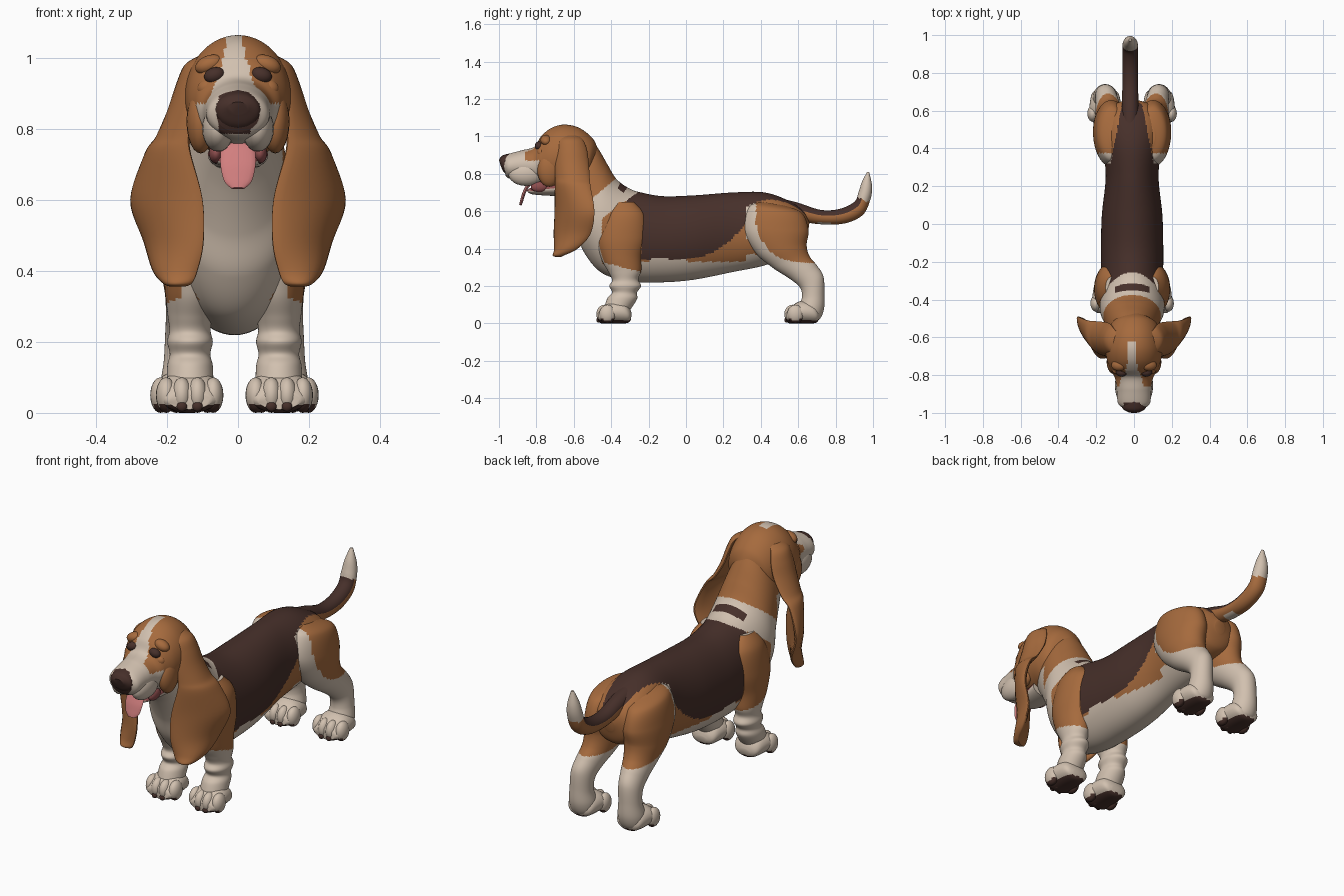
import bpy, bmesh, math
from mathutils import Vector, Matrix

cube = bpy.data.objects.get("Cube")
if cube:
    bpy.data.objects.remove(cube, do_unlink=True)

# Palette
TAN, CREAM, BROWN, PINK, MOUTH = range(5)
PALETTE = [("tan_fur", (.38, .145, .047)), ("cream_fur", (.64, .53, .43)),
           ("dark_brown", (.062, .029, .023)), ("tongue_pink", (.64, .21, .21)),
           ("mouth_red", (.27, .075, .075))]
MATS = []
for label, rgb in PALETTE:
    m = bpy.data.materials.new(label)
    m.use_nodes = True
    m.diffuse_color = (*rgb, 1)
    bsdf = next(n for n in m.node_tree.nodes if n.type == 'BSDF_PRINCIPLED')
    bsdf.inputs["Base Color"].default_value = (*rgb, 1)
    bsdf.inputs["Roughness"].default_value = .8
    MATS.append(m)

SHIFT = -.01  # the torso and legs sit slightly off centre


def finish(name, bm, rule):
    """Colour faces by rule(centre, normal), then make a smooth object."""
    bmesh.ops.recalc_face_normals(bm, faces=bm.faces)
    for f in bm.faces:
        f.material_index = rule(f.calc_center_median(), f.normal) if callable(rule) else rule
    mesh = bpy.data.meshes.new(name)
    bm.to_mesh(mesh)
    bm.free()
    for m in MATS:
        mesh.materials.append(m)
    ob = bpy.data.objects.new(name, mesh)
    bpy.context.collection.objects.link(ob)
    bpy.ops.object.select_all(action='DESELECT')
    ob.select_set(True)
    bpy.context.view_layer.objects.active = ob
    bpy.ops.object.shade_smooth_by_angle(angle=math.radians(40))
    return ob


def spline(a, b, c, d, t):
    return b + (c - a) * (t / 2) + (a * 2 - b * 5 + c * 4 - d) * (t * t / 2) \
        + (b * 3 - a - c * 3 + d) * (t ** 3 / 2)


def loft(name, rings, rule, sides=32, steps=6, bulge=0):
    """Skin oval rings, each given as edge point, opposite edge point, half width."""
    last = len(rings) - 1
    smooth = []
    for i in range(last):
        four = [rings[max(0, min(last, i + k))] for k in (-1, 0, 1, 2)]
        for s in range(steps):
            smooth.append([spline(*p, s / steps) for p in zip(*four)])
    smooth.append(rings[last])
    bm = bmesh.new()
    loops = []
    for a, b, w in smooth:
        loop = []
        for k in range(sides):
            t = math.tau * k / sides
            out = w * (math.sin(t) + bulge * math.sin(t) ** 2)
            loop.append(bm.verts.new((a + b) / 2 + (a - b) / 2 * math.cos(t) + out))
        loops.append(loop)
    for p, q in zip(loops, loops[1:]):
        for k in range(sides):
            j = (k + 1) % sides
            bm.faces.new((p[k], p[j], q[j], q[k]))
    bm.faces.new(loops[0])
    bm.faces.new(loops[-1])
    return finish(name, bm, rule)


def upright(rows, side=1, shift=0):
    """Rows of y, z, opposite y, z, half width and optional x."""
    out = []
    for y, z, v, u, w, *x in rows:
        cx = (x[0] if x else 0) * side + shift
        out.append((Vector((cx, y, z)), Vector((cx, v, u)), Vector((w, 0, 0))))
    return out


def ball(name, loc, size, rule, tilt=0):
    bm = bmesh.new()
    mat = Matrix.Translation(loc) @ Matrix.Rotation(tilt, 4, 'Y') @ Matrix.Diagonal((*size, 1))
    bmesh.ops.create_uvsphere(bm, u_segments=20, v_segments=12, radius=1, matrix=mat)
    return finish(name, bm, rule)


# Torso and neck
def saddle(c):
    return c.z > .58 and abs(c.x - SHIFT) < .115 - .2 * (c.y - .32)


def coat(c, n):
    x, y, z = abs(c.x - SHIFT), c.y, c.z
    if y > .32:
        if saddle(c):
            return BROWN
        if y < .38 and z > .45:
            return CREAM
        return TAN if z > .37 else CREAM
    if y > -.24:
        if z > .345 + 1.8 * max(0, y) ** 2:
            return BROWN
        return TAN if z > .33 and (y > 0 or y < -.2) else CREAM
    if z > .78 + .85 * (y + .37):
        return TAN if y > -.55 or z > .76 else CREAM
    if z > .685 + .75 * (y + .28):
        bend = y + 2 * x * x
        bar = -.35 < bend < -.315 and x < .09 and n.z > .3
        return BROWN if bar else CREAM
    if y > -.32 and z > .6:
        return BROWN
    return TAN if y > -.45 and z > .32 else CREAM


loft("torso_and_neck", upright([
    (.66, .54, .65, .47, .03), (.63, .60, .62, .40, .11), (.55, .655, .53, .36, .16),
    (.42, .70, .42, .31, .155), (.25, .70, .25, .275, .14), (.05, .685, .05, .235, .16),
    (-.12, .68, -.12, .22, .165), (-.24, .70, -.30, .225, .165), (-.30, .72, -.45, .27, .17),
    (-.37, .77, -.545, .38, .17), (-.42, .85, -.59, .50, .15), (-.46, .92, -.65, .62, .13),
    (-.50, .98, -.71, .71, .105)], shift=SHIFT), coat, sides=112, steps=18)


# Head with muzzle
def face_paint(c, n):
    x, y, z = abs(c.x + .01), c.y, c.z
    if y < -.945 and x < .045 and z > .785:
        return BROWN
    if z > .87 and y > -.86 and x > .045 + .4 * max(0, .95 - z):
        return TAN
    if y < -.785 + .25 * (.9 - z) * (z < .9):
        return CREAM
    blaze = y < -.62 and z > .9 and x < .02 + .2 * (1.06 - z)
    return CREAM if blaze else TAN


loft("head", upright([
    (-.47, .93, -.50, .80, .05), (-.50, .99, -.54, .72, .115), (-.57, 1.045, -.60, .70, .142),
    (-.65, 1.063, -.67, .71, .15), (-.72, 1.045, -.73, .72, .142), (-.775, 1.0, -.78, .74, .12),
    (-.81, .945, -.83, .755, .10), (-.88, .925, -.88, .765, .092), (-.95, .905, -.945, .775, .085),
    (-.98, .885, -.965, .79, .06)]), face_paint, sides=80, steps=14)

# Nose, jaw and tongue
loft("nose", upright([
    (-.92, .912, -.935, .84, .045), (-.96, .905, -.955, .80, .064),
    (-.985, .895, -.975, .81, .058), (-1.0, .875, -.99, .84, .03)]), BROWN, sides=16)
loft("lower_jaw", upright([
    (-.68, .77, -.68, .68, .085), (-.78, .745, -.77, .685, .068),
    (-.83, .725, -.82, .69, .05), (-.85, .712, -.845, .70, .025)]),
    lambda c, n: MOUTH if n.z > .1 else CREAM, sides=24)
loft("tongue", upright([
    (-.76, .775, -.76, .745, .042), (-.835, .765, -.825, .74, .046),
    (-.87, .71, -.855, .70, .05), (-.886, .66, -.872, .65, .04),
    (-.892, .634, -.88, .63, .02)]), PINK, sides=16)


# Ears, hanging and cupped
def ear_rings(side):
    rows = [(1.005, .085, -.66, .085, -.58, .012), (.98, .115, -.68, .11, -.55, .018),
            (.93, .13, -.69, .125, -.53, .022), (.86, .135, -.70, .15, -.52, .026),
            (.78, .14, -.70, .20, -.515, .028), (.73, .135, -.70, .25, -.51, .028),
            (.6, .10, -.70, .30, -.49, .028), (.48, .098, -.705, .26, -.51, .028),
            (.40, .115, -.70, .235, -.58, .025), (.365, .13, -.70, .21, -.65, .018),
            (.355, .15, -.69, .19, -.67, .008)]
    for z, fx, fy, bx, by, w in rows:
        a, b = Vector((fx * side, fy, z)), Vector((bx * side, by, z))
        out = Vector((by - fy, (fx - bx), 0)).normalized() * w
        out.x *= side
        yield a, b, out


# Paws, planted with four toes each
def paw(name, x, dy):
    sole = lambda c, n: BROWN if n.z < -.45 and c.z < .02 else CREAM
    loft(name, upright([
        (-.29, .05, -.295, .02, .03), (-.3, .08, -.305, .006, .06),
        (-.33, .115, -.33, 0, .076), (-.39, .12, -.40, 0, .085),
        (-.445, .09, -.45, 0, .083), (-.47, .06, -.47, .01, .06)],
        1, x), sole, sides=24, steps=4).location.y = dy
    for k in range(4):
        off = (k - 1.5) * .044
        reach = -.443 + .35 * abs(off)
        toe = (x + off, reach + dy, .05)
        ball(f"{name}_toe_{k + 1}", toe, (.029, .044, .05), sole)
        if k in (1, 2):
            ball(f"{name}_claw_{k + 1}", (toe[0], toe[1] - .033, .018), (.015, .011, .014), BROWN)


for side, word in ((1, "left"), (-1, "right")):
    loft(f"{word}_ear", list(ear_rings(side)), TAN, sides=24, bulge=1.05)

    # Eyes, brows and hanging lips
    ball(f"{word}_eye", (.066 * side, -.786, .95), (.03, .022, .022), BROWN, .3 * side)
    ball(f"{word}_brow", (.08 * side, -.748, .98), (.042, .03, .026), TAN, .35 * side)
    ball(f"{word}_lower_lid", (.085 * side, -.775, .915), (.03, .022, .025), TAN, .3 * side)
    ball(f"{word}_cheek", (.105 * side, -.73, .82), (.04, .065, .09), TAN)
    ball(f"{word}_lip", (.056 * side, -.855, .80), (.045, .095, .065), CREAM)
    ball(f"{word}_mouth_corner", (.062 * side, -.785, .73), (.02, .045, .028), MOUTH)

    # Front leg with wrinkled wrist
    def front_paint(c, n):
        outer = n.x * side > .5 or c.y > -.33
        return TAN if c.z > .29 - .25 * (c.y + .3) and outer and c.y > -.47 else CREAM

    loft(f"{word}_front_leg", upright([
        (-.28, .65, -.39, .65, .03, .11), (-.22, .58, -.44, .58, .07, .115),
        (-.21, .46, -.475, .45, .083, .118), (-.235, .36, -.45, .34, .076, .12),
        (-.24, .28, -.412, .27, .064, .124), (-.255, .235, -.395, .23, .058, .125),
        (-.24, .20, -.41, .2, .064, .125), (-.262, .165, -.395, .165, .057, .125),
        (-.262, .13, -.42, .135, .064, .125), (-.30, .07, -.44, .08, .066, .125)],
        side, SHIFT), front_paint, sides=48, steps=9)
    paw(f"{word}_front_paw", .126 * side + SHIFT, 0)

    # Hind leg with heavy thigh
    def hind_paint(c, n):
        if saddle(c):
            return BROWN
        edge = .32 + .18 * math.exp((.38 - c.y) / .07)
        return TAN if c.y > .375 and c.z > edge else CREAM

    loft(f"{word}_hind_leg", upright([
        (.53, .63, .40, .65, .03, .09), (.62, .59, .335, .62, .075, .107),
        (.655, .50, .305, .5, .095, .11), (.645, .42, .37, .38, .09, .115),
        (.66, .36, .46, .30, .075, .12), (.70, .31, .56, .235, .063, .13),
        (.735, .25, .61, .19, .057, .138), (.74, .15, .62, .14, .057, .142),
        (.738, .08, .60, .08, .066, .142), (.72, .03, .60, .03, .06, .142),
        (.69, .008, .61, .008, .04, .142)],
        side, SHIFT), hind_paint, sides=64, steps=14)
    paw(f"{word}_hind_paw", .142 * side + SHIFT, 1.005)


# Tail
def tail_paint(c, n):
    if c.z + .5 * (c.y - .95) > .66 or (.70 < c.y < .77 and n.z < -.75):
        return CREAM
    return BROWN if n.z * .8 - n.y * .5 > .2 else TAN


loft("tail", upright([
    (.5, .67, .5, .58, .05), (.6, .645, .6, .55, .045), (.72, .607, .72, .53, .042),
    (.82, .612, .85, .535, .042), (.90, .65, .945, .58, .042), (.922, .70, .985, .66, .04),
    (.94, .755, .995, .73, .03), (.968, .81, .98, .808, .008)], shift=-.02),
    tail_paint, sides=24, steps=7)
